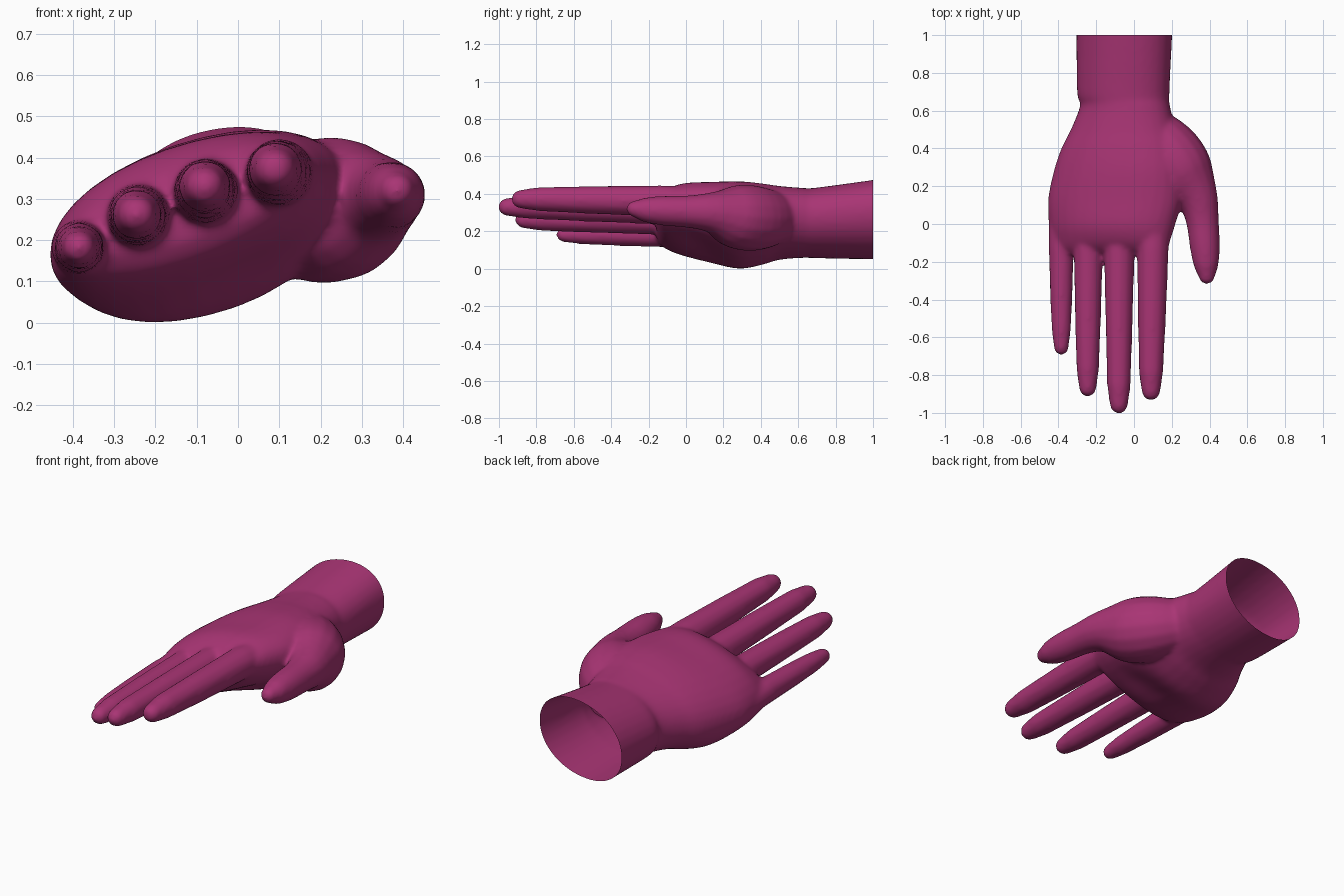
import bpy, bmesh, math
from mathutils import Vector

if "Cube" in bpy.data.objects:
    bpy.data.objects.remove(bpy.data.objects["Cube"])

skin = bpy.data.materials.new("magenta")
skin.diffuse_color = (0.395, 0.035, 0.175, 1)
skin.use_nodes = True
skin.node_tree.nodes["Principled BSDF"].inputs["Base Color"].default_value = skin.diffuse_color


def loft(bm, rings):
    """Skin a closed tube through rings of points."""
    loops = [[bm.verts.new(p) for p in ring] for ring in rings]
    n = len(loops[0])
    for a, b in zip(loops, loops[1:]):
        for i in range(n):
            j = (i + 1) % n
            bm.faces.new((a[i], a[j], b[j], b[i]))
    bm.faces.new(loops[0][::-1])
    bm.faces.new(loops[-1])


def spline(rows, steps=4):
    """Smooth Catmull-Rom interpolation between rows of numbers."""
    out = []
    for k in range(len(rows) - 1):
        p0, p1, p2, p3 = (rows[min(max(k + o, 0), len(rows) - 1)] for o in (-1, 0, 1, 2))
        for s in range(steps):
            t = s / steps
            out.append([b + t / 2 * (c - a + t * (2 * a - 5 * b + 4 * c - d
                                                  + t * (3 * (b - c) + d - a)))
                        for a, b, c, d in zip(p0, p1, p2, p3)])
    return out + [list(rows[-1])]


def section(y, xl, zl, xr, zr, up, down, n=32):
    """Tilted rounded oval: left edge, right edge, thickness up and down."""
    ring = []
    hollow = 0.15 * math.exp(-((y - 0.06) / 0.13) ** 2)
    for i in range(n):
        t = 2 * math.pi * i / n
        c, s = math.cos(t), math.sin(t)
        c = math.copysign(abs(c) ** 0.95, c)
        s = math.copysign(abs(s) ** 0.95, s)
        x = xl + (xr - xl) * (c + 1) / 2
        h = up if s > 0 else down * (1 - hollow * math.exp(-((x - 0.04) / 0.13) ** 2))
        ring.append((x, y, zl + (zr - zl) * (c + 1) / 2 + s * h))
    return ring


def finger(bm, path, n=12):
    """Tapered tube along (x, y, z, radius) points with a rounded tip."""
    pts = [Vector(p[:3]) for p in path]
    rad = [p[3] for p in path]
    d = (pts[-1] - pts[-2]).normalized()
    tip, r = pts[-1], rad[-1]
    for a in (30, 55, 80):
        pts.append(tip + d * r * math.sin(math.radians(a)))
        rad.append(r * math.cos(math.radians(a)))
    rings = []
    for i, p in enumerate(pts):
        t = (pts[min(i + 1, len(pts) - 1)] - pts[max(i - 1, 0)]).normalized()
        u = t.cross(Vector((0, 0, 1))).normalized()
        v = u.cross(t)
        rings.append([p + rad[i] * (u * math.cos(2 * math.pi * k / n)
                                    + v * math.sin(2 * math.pi * k / n)) for k in range(n)])
    loft(bm, rings)


bm = bmesh.new()

# forearm, wrist and palm
loft(bm, [section(*s) for s in spline((
    (1.05, -.305, .225, .205, .305, .212, .212),
    (0.70, -.302, .21, .188, .28, .185, .185),
    (0.63, -.285, .21, .19, .285, .18, .185),
    (0.50, -.335, .195, .22, .295, .19, .19),
    (0.40, -.385, .18, .25, .31, .20, .215),
    (0.28, -.425, .17, .26, .33, .20, .235),
    (0.13, -.455, .165, .255, .34, .19, .20),
    (0.00, -.45, .165, .22, .345, .18, .165),
    (-0.08, -.435, .17, .195, .355, .145, .14),
    (-0.13, -.42, .18, .18, .36, .10, .115),
    (-0.16, -.40, .19, .16, .36, .05, .07)))])

# four fingers: knuckle x, z, radius, then tip x, z, tip y
for x0, z0, r0, x1, z1, y1 in ((-.385, .182, .068, -.385, .182, -.695),
                               (-.242, .26, .079, -.245, .262, -.915),
                               (-.078, .318, .082, -.08, .33, -1.005),
                               (.10, .362, .085, .09, .372, -.935)):
    rt = r0 * .6
    ye = y1 + rt
    ym = (ye - .1) / 2
    finger(bm, ((x0, .10, z0 - .01, r0), (x0, -.13, z0, r0),
                ((x0 + x1) / 2, ym, (z0 + z1) / 2, r0 * .89),
                (x1, ye + .10, z1, r0 * .77), (x1, ye, z1, rt)))

# thumb, the ball of the thumb, and the web joining it to the palm
finger(bm, spline(((.04, .60, .265, .08), (.10, .49, .27, .14), (.19, .37, .27, .175),
                   (.265, .25, .28, .168), (.335, .14, .30, .112), (.362, .02, .305, .088),
                   (.375, -.12, .31, .08), (.382, -.22, .315, .066),
                   (.385, -.275, .32, .045)), 3), 16)
finger(bm, ((.08, .42, .27, .15), (.15, .28, .275, .155), (.195, .17, .31, .10)), 16)

bmesh.ops.recalc_face_normals(bm, faces=bm.faces)
mesh = bpy.data.meshes.new("hand")
bm.to_mesh(mesh)
bm.free()
hand = bpy.data.objects.new("hand", mesh)
bpy.context.collection.objects.link(hand)
bpy.context.view_layer.objects.active = hand
hand.select_set(True)

# fuse all parts into one skin and soften the joins
remesh = hand.modifiers.new("fuse", 'REMESH')
remesh.mode = 'VOXEL'
remesh.voxel_size = 0.011
smooth = hand.modifiers.new("soften", 'SMOOTH')
smooth.factor = 0.5
smooth.iterations = 14
for name in ("fuse", "soften"):
    bpy.ops.object.modifier_apply(modifier=name)

# cut the forearm open
bm = bmesh.new()
bm.from_mesh(mesh)
bmesh.ops.bisect_plane(bm, geom=bm.verts[:] + bm.edges[:] + bm.faces[:],
                       plane_co=(0, 1, 0), plane_no=(0, 1, 0), clear_outer=True)
bm.to_mesh(mesh)
bm.free()
mesh.materials.clear()
mesh.materials.append(skin)
bpy.ops.object.shade_smooth()
